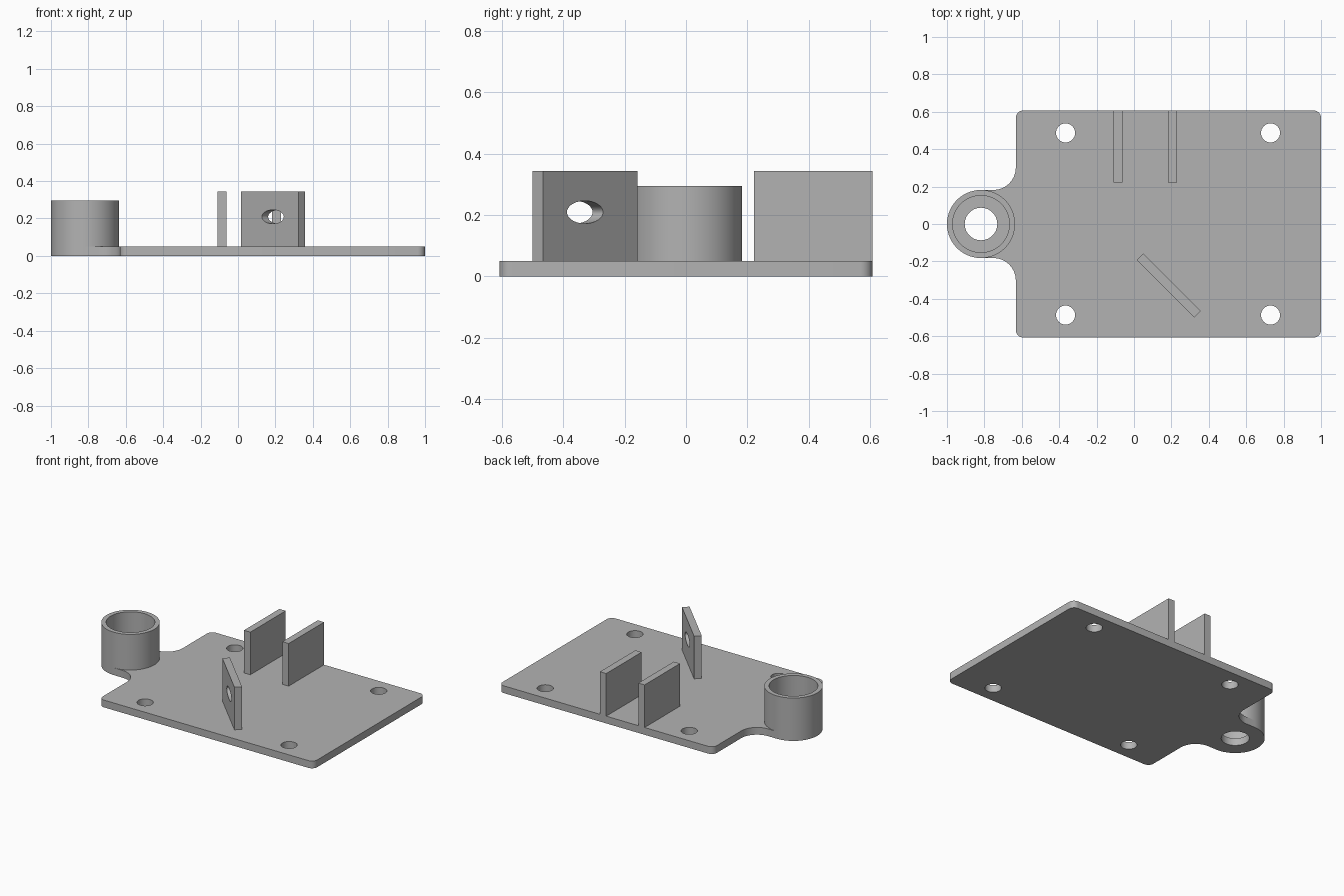
import bpy, bmesh
from math import pi, cos, sin, radians

if "Cube" in bpy.data.objects:
    bpy.data.objects.remove(bpy.data.objects["Cube"])

grey = bpy.data.materials.new("plain_grey")
colour = (0.45, 0.45, 0.45, 1)
grey.diffuse_color = colour
grey.use_nodes = True
grey.node_tree.nodes["Principled BSDF"].inputs["Base Color"].default_value = colour


def arc(cx, cy, rx, start, end, n, ry=None):
    """Points of an arc between two angles in degrees, both ends included."""
    ry = ry or rx
    angles = [radians(start + (end - start) * i / n) for i in range(n + 1)]
    return [(cx + rx * cos(a), cy + ry * sin(a)) for a in angles]


def ring(cx, cy, rx, n=48, ry=None):
    return arc(cx, cy, rx, 0, 360, n, ry)[:-1]


def rectangle(x0, x1, y0, y1):
    return [(x0, y0), (x1, y0), (x1, y1), (x0, y1)]


def slab(name, loops, depth, location, rotation=(0, 0, 0)):
    """Extrude an outline, with any inner loops as holes, centred on its depth."""
    curve = bpy.data.curves.new(name, "CURVE")
    curve.dimensions = "2D"
    curve.fill_mode = "BOTH"
    curve.extrude = depth / 2
    for loop in loops:
        spline = curve.splines.new("POLY")
        spline.points.add(len(loop) - 1)
        for point, (x, y) in zip(spline.points, loop):
            point.co = (x, y, 0, 1)
        spline.use_cyclic_u = True
    source = bpy.data.objects.new(name + "_outline", curve)
    bpy.context.collection.objects.link(source)
    graph = bpy.context.evaluated_depsgraph_get()
    mesh = bpy.data.meshes.new_from_object(source.evaluated_get(graph))
    bpy.data.objects.remove(source)
    bpy.data.curves.remove(curve)

    bm = bmesh.new()
    bm.from_mesh(mesh)
    bmesh.ops.remove_doubles(bm, verts=bm.verts, dist=0.0001)
    bmesh.ops.recalc_face_normals(bm, faces=bm.faces)
    bm.to_mesh(mesh)
    bm.free()
    mesh.materials.clear()
    mesh.materials.append(grey)
    obj = bpy.data.objects.new(name, mesh)
    obj.location = location
    obj.rotation_euler = rotation
    bpy.context.collection.objects.link(obj)
    bpy.ops.object.select_all(action="DESELECT")
    obj.select_set(True)
    bpy.context.view_layer.objects.active = obj
    bpy.ops.object.shade_smooth_by_angle(angle=radians(30))
    return obj


THICK = 0.05            # base plate
LEFT, RIGHT, HALF = -0.632, 1.0, 0.607
CORNER, FILLET = 0.04, 0.12
CUP_X, CUP_R, CUP_TOP = -0.818, 0.182, 0.295
PANEL_TOP, PANEL_THICK = 0.343, 0.048

# Base plate: rounded corners, filleted round ear, four screw holes
upper = (arc(RIGHT - CORNER, HALF - CORNER, CORNER, 0, 90, 8)
         + arc(LEFT + CORNER, HALF - CORNER, CORNER, 90, 180, 8)
         + arc(LEFT - FILLET, CUP_R + FILLET, FILLET, 0, -90, 16)
         + arc(CUP_X, 0, CUP_R, 90, 180, 24))
outline = upper + [(x, -y) for x, y in reversed(upper[:-1])]
screw_holes = [ring(x, y, 0.051, 32) for x in (-0.366, 0.73) for y in (-0.487, 0.487)]
slab("base_plate", [outline, ring(CUP_X, 0, 0.087)] + screw_holes,
     THICK, (0, 0, THICK / 2))

# Round cup wall standing on the ear
slab("cup_wall", [ring(CUP_X, 0, CUP_R, 96), ring(CUP_X, 0, 0.152, 96)],
     CUP_TOP - THICK, (0, 0, (CUP_TOP + THICK) / 2))

# Pair of upright panels flush with the back edge
height = PANEL_TOP - THICK
middle = (PANEL_TOP + THICK) / 2
for side, x in (("right", -0.086), ("left", 0.206)):
    half = PANEL_THICK / 2
    slab(side + "_panel", [rectangle(x - half, x + half, 0.222, HALF)],
         height, (0, 0, middle))

# Diagonal panel with an oval hole
slab("diagonal_panel",
     [rectangle(-0.218, 0.218, -height / 2, height / 2),
      ring(0.024, 0.0125, 0.083, 48, 0.037)],
     PANEL_THICK, (0.186, -0.329, middle), (pi / 2, 0, -pi / 4))
